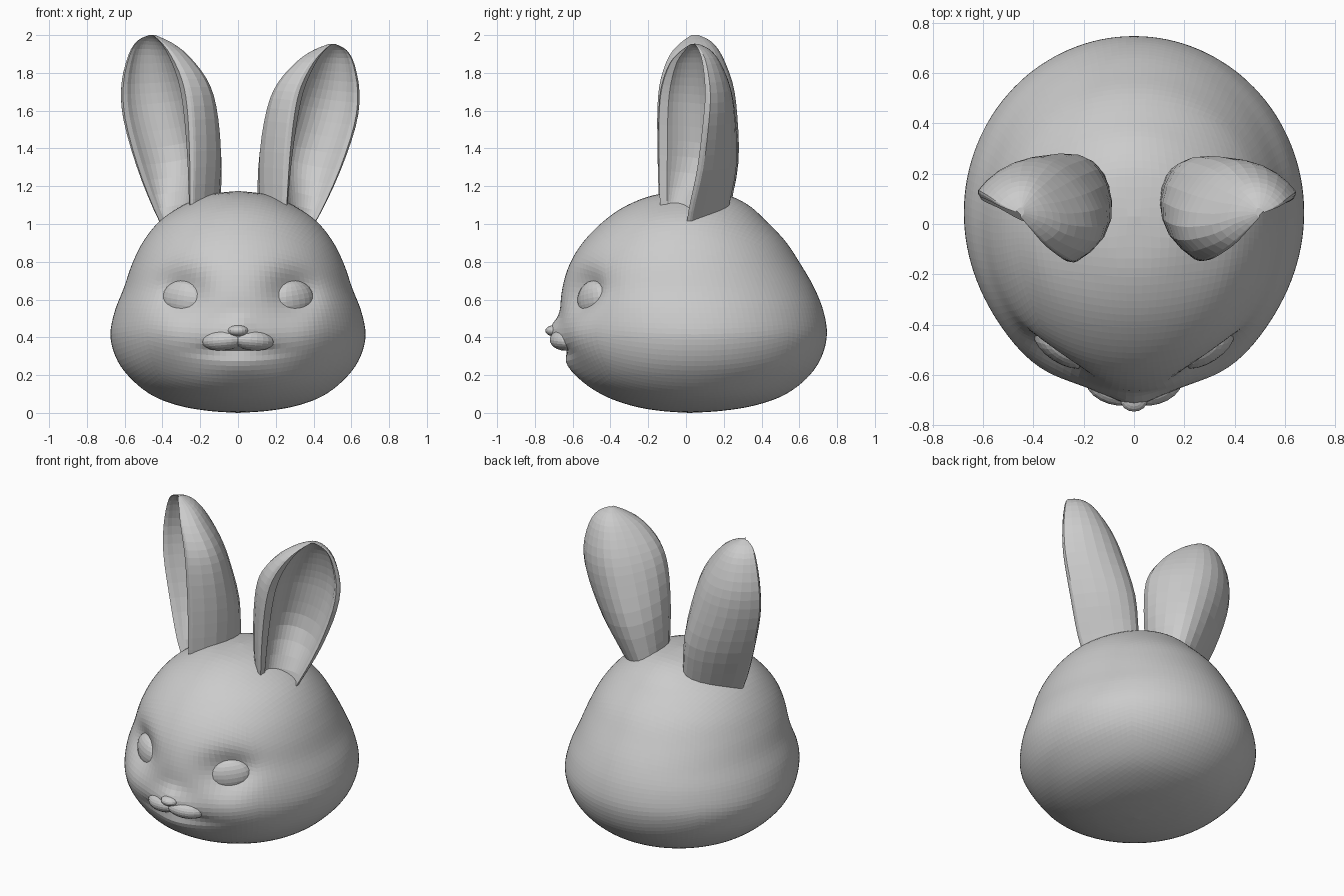
import bpy, bmesh
from math import sin, cos, pi, exp, asin, hypot
from mathutils import Vector, Matrix

cube = bpy.data.objects.get("Cube")
if cube:
    bpy.data.objects.remove(cube, do_unlink=True)

grey = bpy.data.materials.new("soft_grey")
grey.use_nodes = True
grey.diffuse_color = (0.6, 0.6, 0.6, 1)
grey.node_tree.nodes["Principled BSDF"].inputs["Base Color"].default_value = (0.6, 0.6, 0.6, 1)


def finish(name, bm):
    bmesh.ops.recalc_face_normals(bm, faces=bm.faces)
    mesh = bpy.data.meshes.new(name)
    bm.to_mesh(mesh)
    bm.free()
    mesh.materials.append(grey)
    obj = bpy.data.objects.new(name, mesh)
    bpy.context.collection.objects.link(obj)


def sample(rows, t):
    """Smooth curve through rows of numbers, t from 0 to 1."""
    s = min(max(t, 0), 1) * (len(rows) - 1)
    i = min(int(s), len(rows) - 2)
    f = s - i
    a, b, c, d = (rows[min(max(k, 0), len(rows) - 1)] for k in range(i - 1, i + 3))
    return [q + f / 2 * (r - p + f * (2 * p - 5 * q + 4 * r - u + f * (3 * (q - r) + u - p)))
            for p, q, r, u in zip(a, b, c, d)]


def bump(x, z, cx, cz, sx, sz):
    return exp(-((x - cx) / sx) ** 2 - ((z - cz) / sz) ** 2)


# Head outline from bottom to top: height, half width, front y, back y
HEAD = [(0, 0, .02, .02), (.01, .15, -.13, .18), (.035, .30, -.275, .345),
        (.085, .44, -.42, .50), (.165, .55, -.545, .62), (.27, .635, -.615, .705),
        (.40, .675, -.65, .745), (.53, .655, -.665, .73), (.66, .605, -.655, .68),
        (.79, .56, -.615, .605), (.91, .50, -.54, .525), (1.02, .41, -.43, .42),
        (1.10, .29, -.31, .33), (1.155, .16, -.16, .21), (1.175, 0, .03, .03)]

# Head: a subdivided cube rounded onto the outline, then sculpted at the face
bm = bmesh.new()
bmesh.ops.create_cube(bm, size=2)
bmesh.ops.subdivide_edges(bm, edges=bm.edges[:], cuts=31, use_grid_fill=True)
for v in bm.verts:
    n = Vector([sin(c * pi / 4) / cos(c * pi / 4) for c in v.co]).normalized()
    z, w, front, back = sample(HEAD, asin(max(-1, min(1, n.z))) / pi + .5)
    r = hypot(n.x, n.y) or 1
    x, y = w * n.x / r, (front + back) / 2 + (back - front) / 2 * n.y / r
    if n.y < 0:
        ax = abs(x)
        y += .085 * bump(ax, z, .31, .64, .135, .115)     # eye sockets
        y -= .035 * bump(ax, z, .38, .40, .17, .13)       # cheeks
        y -= .055 * bump(ax, z, 0, .40, .17, .075)        # muzzle
        y -= .025 * bump(ax, z, 0, .46, .07, .05)         # nose bridge
        y -= .02 * bump(ax, z, 0, .25, .15, .06)          # chin
        y += .03 * bump(ax, z, 0, .325, .18, .025)        # mouth line
    v.co = (x, y, z)
finish("head", bm)


def ellipsoid(name, centre, radii, yaw=0, roll=0, seg=20):
    bm = bmesh.new()
    bmesh.ops.create_uvsphere(bm, u_segments=seg, v_segments=seg // 2 + 2, radius=1)
    bm.transform(Matrix.Translation(centre) @ Matrix.Rotation(yaw, 4, 'Z')
                 @ Matrix.Rotation(roll, 4, 'Y') @ Matrix.Diagonal((*radii, 1)))
    finish(name, bm)


# Eyes and the two upper lip lobes
for side, label in ((1, "left"), (-1, "right")):
    ellipsoid(label + "_eye", (side * .29, -.49, .60), (.125, .06, .1), side * .58, side * -.15)
    ellipsoid(label + "_upper_lip", (side * .08, -.645, .385), (.115, .072, .055),
              side * .3, side * .08)

# Nose
ellipsoid("nose", (0, -.695, .435), (.055, .05, .03), seg=16)

# Ear from base to tip: inner rim xyz, outer rim xyz, shell depth, hollow depth
EAR = [(.24, -.11, .98, .36, .02, .92, .31, .0), (.24, -.125, 1.13, .44, .04, 1.08, .335, .06),
       (.24, -.13, 1.38, .53, .09, 1.31, .345, .18), (.255, -.13, 1.62, .60, .12, 1.56, .305, .18),
       (.285, -.115, 1.765, .61, .13, 1.74, .255, .15), (.345, -.075, 1.89, .575, .11, 1.895, .18, .1),
       (.40, -.02, 1.96, .53, .08, 1.97, .11, .05), (.45, .03, 2.0, .47, .05, 2.0, .03, .0)]


def ear(name, side, tilt, height):
    """Cupped shell with rounded lips: outer arc round the back, shallower arc inside."""
    bm = bmesh.new()
    loops, steps, rings, lip = [], 18, 22, .5
    for k in range(rings):
        row = sample(EAR, k / (rings - 1))
        inner, outer = Vector(row[:3]), Vector(row[3:6])
        mid, half = (inner + outer) / 2, (inner - outer) / 2
        back = Vector((-.6, .8, 0))
        ring = []
        for i in range(steps + 1):
            a = -lip + (pi + 2 * lip) * i / steps
            wide = cos(a) * (1.13 if cos(a) > 0 else 1.04)
            swell = .7 * max(sin(a), 0) * max(cos(a), 0) ** 2
            deep = row[6] * sin(a) if sin(a) > 0 else row[6] * .15 * sin(a)
            ring.append(mid + half * (wide + swell) + back * deep)
        for i in range(steps + 1):
            a = pi * (1 - i / steps)
            ring.append(mid + half * (.82 * cos(a) - .04) + back * (row[7] * sin(a) + .004))
        loops.append([bm.verts.new(p) for p in ring])
    for a, b in zip(loops, loops[1:]):
        for i in range(len(a)):
            j = (i + 1) % len(a)
            bm.faces.new((a[i], a[j], b[j], b[i]))
    bm.faces.new(loops[0])
    bm.faces.new(loops[-1])
    pivot = Vector((.25, 0, 1.05))
    bm.transform(Matrix.Diagonal((side, 1, 1, 1)) @ Matrix.Translation(pivot)
                 @ Matrix.Rotation(tilt, 4, 'Y') @ Matrix.Scale(height, 4)
                 @ Matrix.Translation(-pivot))
    finish(name, bm)


ear("right_ear", -1, 0, 1.0)
ear("left_ear", 1, .06, .965)
